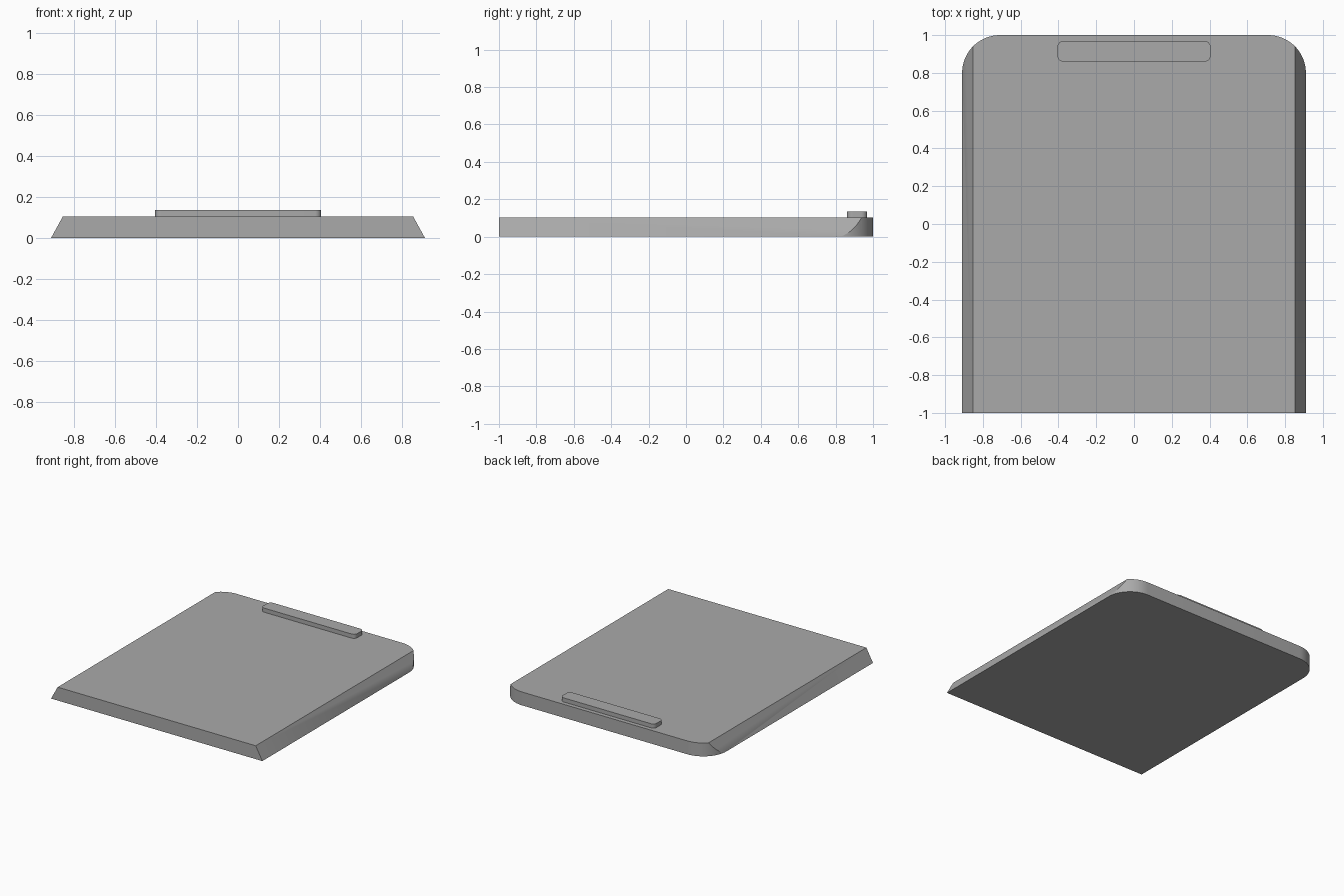
import bpy
import bmesh
from math import sin, cos, pi
from mathutils import Vector

cube = bpy.data.objects.get("Cube")
if cube:
    bpy.data.objects.remove(cube, do_unlink=True)

HALF_WIDTH, TOP_HALF_WIDTH, THICKNESS = 0.91, 0.853, 0.104

grey = bpy.data.materials.new("plain grey")
grey.use_nodes = True
COLOUR = (0.4, 0.4, 0.4, 1)
grey.diffuse_color = COLOUR
grey.node_tree.nodes["Principled BSDF"].inputs["Base Color"].default_value = COLOUR


def corner(x, y, radius, start, steps=16):
    """Points of a quarter arc about (x, y), or the sharp corner itself."""
    if radius == 0:
        return [(x, y)]
    angles = [start + pi / 2 * i / steps for i in range(steps + 1)]
    return [(x + radius * cos(a), y + radius * sin(a)) for a in angles]


def rounded_prism(half_width, y0, y1, z0, z1, back_r, front_r):
    """Upright prism with rounded back and front corners."""
    outline = (corner(half_width - back_r, y1 - back_r, back_r, 0)
               + corner(back_r - half_width, y1 - back_r, back_r, pi / 2)
               + corner(front_r - half_width, y0 + front_r, front_r, pi)
               + corner(half_width - front_r, y0 + front_r, front_r, 3 * pi / 2))
    bm = bmesh.new()
    base = bm.faces.new([bm.verts.new((x, y, z0)) for x, y in outline])
    top = bmesh.ops.extrude_face_region(bm, geom=[base])["geom"]
    bmesh.ops.translate(bm, vec=(0, 0, z1 - z0),
                        verts=[g for g in top if isinstance(g, bmesh.types.BMVert)])
    return bm


def finish(name, bm):
    bmesh.ops.recalc_face_normals(bm, faces=bm.faces)
    mesh = bpy.data.meshes.new(name)
    bm.to_mesh(mesh)
    bm.free()
    mesh.materials.append(grey)
    obj = bpy.data.objects.new(name, mesh)
    bpy.context.collection.objects.link(obj)
    bpy.ops.object.select_all(action="DESELECT")
    obj.select_set(True)
    bpy.context.view_layer.objects.active = obj
    bpy.ops.object.shade_smooth_by_angle(angle=pi / 6)


# Slab with rounded back corners and sloping sides
slab = rounded_prism(HALF_WIDTH, -1, 1, 0, THICKNESS, 0.2, 0)
for side in (1, -1):
    slope = Vector((side * THICKNESS, 0, HALF_WIDTH - TOP_HALF_WIDTH)).normalized()
    bmesh.ops.bisect_plane(slab, geom=slab.verts[:] + slab.edges[:] + slab.faces[:],
                           dist=1e-5, plane_co=(side * HALF_WIDTH, 0, 0),
                           plane_no=slope, clear_outer=True)
    rim = [e for e in slab.edges if e.is_boundary]
    bmesh.ops.holes_fill(slab, edges=rim, sides=0)
finish("base_slab", slab)

# Raised bar along the back edge
finish("back_bar", rounded_prism(0.405, 0.86, 0.968, THICKNESS - 0.002, 0.136, 0.03, 0.03))
